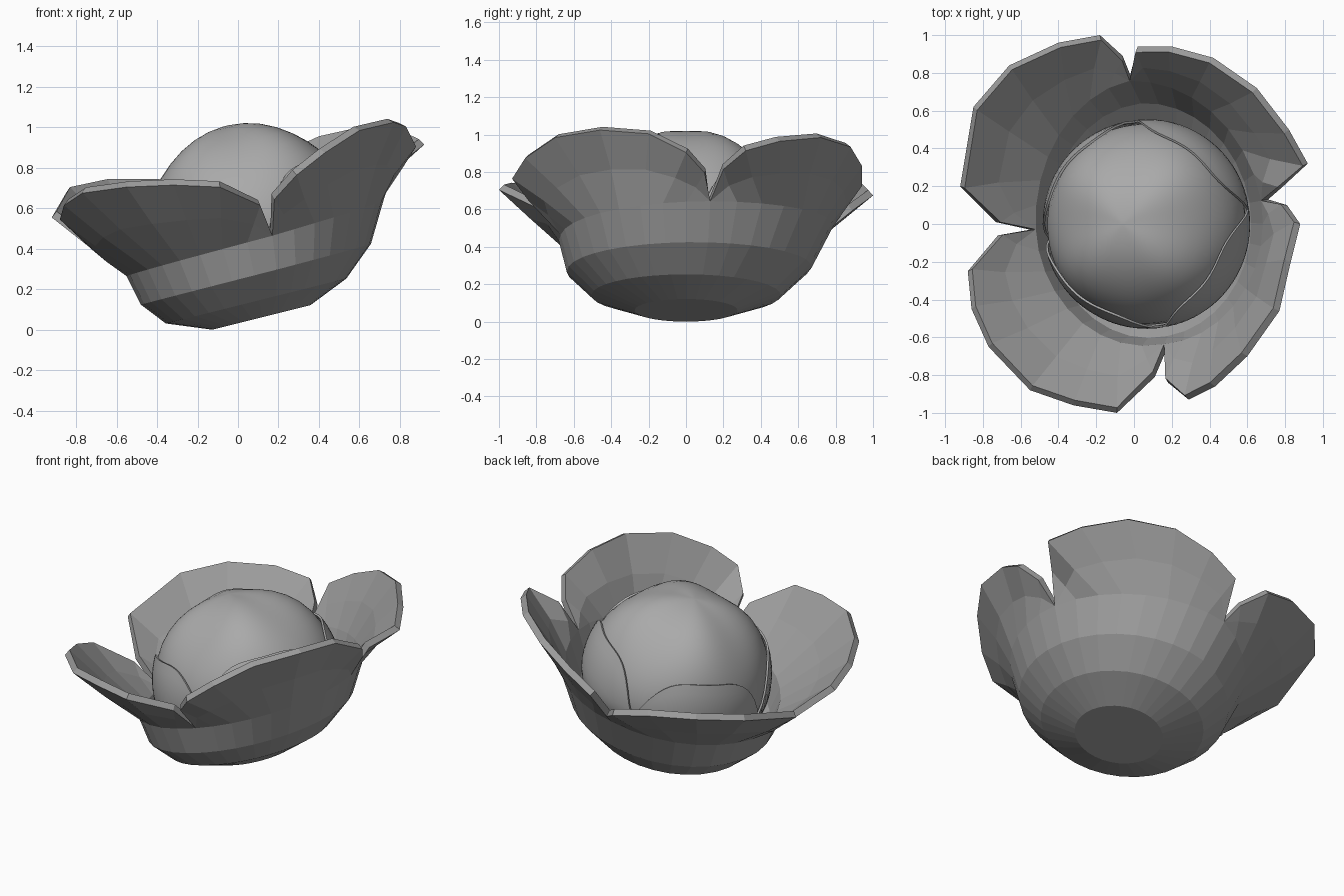
import bpy, math
from mathutils import Vector

if "Cube" in bpy.data.objects:
    bpy.data.objects.remove(bpy.data.objects["Cube"])

# tilted frame shared by all parts
T = math.radians(14)
U = Vector((math.cos(T), 0, math.sin(T)))
V = Vector((0, 1, 0))
A = Vector((-math.sin(T), 0, math.cos(T)))
BASE = Vector((0.11, 0, 0.065))


def pt(o, r, phi, h, sy=1.0):
    return o + U * (r * math.cos(phi)) + V * (r * sy * math.sin(phi)) + A * h


def make(name, verts, faces, smooth, thick, grey):
    me = bpy.data.meshes.new(name)
    me.from_pydata([tuple(v) for v in verts], [], faces)
    me.update()
    ob = bpy.data.objects.new(name, me)
    bpy.context.collection.objects.link(ob)
    bpy.ops.object.select_all(action='DESELECT')
    bpy.context.view_layer.objects.active = ob
    ob.select_set(True)
    if thick:
        m = ob.modifiers.new("thickness", 'SOLIDIFY')
        m.thickness = thick
        m.offset = -1
        bpy.ops.object.modifier_apply(modifier=m.name)
    if smooth:
        bpy.ops.object.shade_smooth_by_angle(angle=math.radians(40))
    mat = bpy.data.materials.new(name + "_grey")
    mat.diffuse_color = (grey, grey, grey, 1)
    mat.use_nodes = True
    mat.node_tree.nodes["Principled BSDF"].inputs["Base Color"].default_value = mat.diffuse_color
    me.materials.append(mat)
    return ob


def skin(cols, bottom):
    """Closed fan of columns (index lists, bottom to top) around a bottom vertex."""
    faces = []
    n = len(cols)
    for j in range(n):
        a, b = cols[j], cols[(j + 1) % n]
        faces.append((bottom, b[0], a[0]))
        for k in range(len(a) - 1):
            f = list(dict.fromkeys((a[k], b[k], b[k + 1], a[k + 1])))
            if len(f) > 2:
                faces.append(f)
    return faces


# outer leaves: notch point, then the rim of the lobe that follows it (counterclockwise)
LOBES = [
    ((0.71, 0.13, 0.65), [(0.79, 0.20, 0.82), (0.92, 0.32, 0.92), (0.82, 0.50, 0.97), (0.65, 0.72, 0.99),
                          (0.42, 0.88, 0.94), (0.20, 0.94, 0.84), (0.02, 0.94, 0.73)]),
    ((-0.02, 0.79, 0.52), [(-0.06, 0.89, 0.60), (-0.18, 1.0, 0.68), (-0.40, 0.96, 0.72), (-0.66, 0.84, 0.72),
                           (-0.85, 0.62, 0.68), (-0.92, 0.20, 0.56), (-0.73, 0.01, 0.41)]),
    ((-0.55, -0.03, 0.27), [(-0.72, -0.06, 0.40), (-0.88, -0.25, 0.55), (-0.86, -0.45, 0.62), (-0.77, -0.65, 0.68),
                            (-0.55, -0.88, 0.71), (-0.32, -0.96, 0.72), (-0.09, -1.0, 0.71), (0.11, -0.81, 0.62)]),
    ((0.17, -0.67, 0.47), [(0.18, -0.84, 0.65), (0.29, -0.93, 0.77), (0.43, -0.86, 0.88), (0.60, -0.70, 0.99),
                           (0.77, -0.46, 1.03), (0.83, -0.20, 1.01), (0.88, 0.0, 0.91), (0.81, 0.10, 0.80)]),
]
# radius, height, extra width on the right side, y stretch
RINGS = [(0.25, 0.0, 0.02, 1.1), (0.46, 0.085, 0.0, 1.1), (0.58, 0.205, 0.05, 1.12), (0.635, 0.36, 0.1, 1.13)]


def azimuth(p):
    d = Vector(p) - BASE
    return math.atan2(d.dot(V), d.dot(U))


def ring_point(k, phi):
    r, h, right, sy = RINGS[k]
    return pt(BASE, r * (1 + right * math.cos(phi)), phi, h, sy)


verts, cols = [BASE.copy()], []
for i, (notch, rim) in enumerate(LOBES):
    after = LOBES[(i + 1) % 4][0]
    p0, p1 = azimuth(notch), azimuth(after)
    d0 = Vector(notch) - ring_point(3, p0)
    d1 = Vector(after) - ring_point(3, p1)
    if p1 < p0:
        p1 += 2 * math.pi
    for j in range(len(rim) + 1):
        t = j / (len(rim) + 1)
        phi = p0 + (p1 - p0) * t
        shift = d0.lerp(d1, t)
        c = []
        for k in range(4):
            verts.append(ring_point(k, phi) + shift * (0, 0, 0.3, 1)[k])
            c.append(len(verts) - 1)
        if j == 0:
            c += [c[-1]] * 2
        else:
            top = Vector(rim[j - 1])
            out = Vector((math.cos(phi), math.sin(phi), 0))
            verts += [(verts[-1] + top) / 2 - out * 0.02 * math.cos(phi), top]
            c += [len(verts) - 2, len(verts) - 1]
        cols.append(c)
low = min(v.z for v in verts)
for v in verts:
    v.z -= low
make("outer_leaves", verts, skin(cols, 0), False, 0.04, 0.33)

# inner head and the leaf layers hugging it
HEAD = Vector((0.07, 0, 0.49))


def dome(name, radius, edge, bump, thick, n=96, m=20):
    vs, cs = [pt(HEAD, 0, 0, -radius * 0.65)], []
    for j in range(n):
        phi = 2 * math.pi * j / n + math.radians(8)
        e = edge(phi)
        c = []
        for k in range(1, m + 1):
            th = math.pi + (e - math.pi) * k / m
            r = radius - bump * math.cos(4 * phi) * math.sin(2 * th) ** 2
            h = r * math.cos(th)
            vs.append(pt(HEAD, r * math.sin(th), phi, h if h > 0 else h * 0.65))
            c.append(len(vs) - 1)
        cs.append(c)
    fs = skin(cs, 0)
    if e < 0.1:
        fs.append([c[-1] for c in cs])
    make(name, vs, fs, True, thick, 0.40)


def lobed(peak, drop, shift):
    def edge(phi):
        s = ((phi - math.radians(shift)) / (math.pi / 2)) % 1 * 2 - 1
        return math.radians(peak + drop * abs(s) ** 4)
    return edge


dome("inner_head", 0.533, lambda p: 0.03, 0.014, 0)
dome("inner_leaves", 0.555, lobed(62, 33, 8), 0.008, 0.012)
